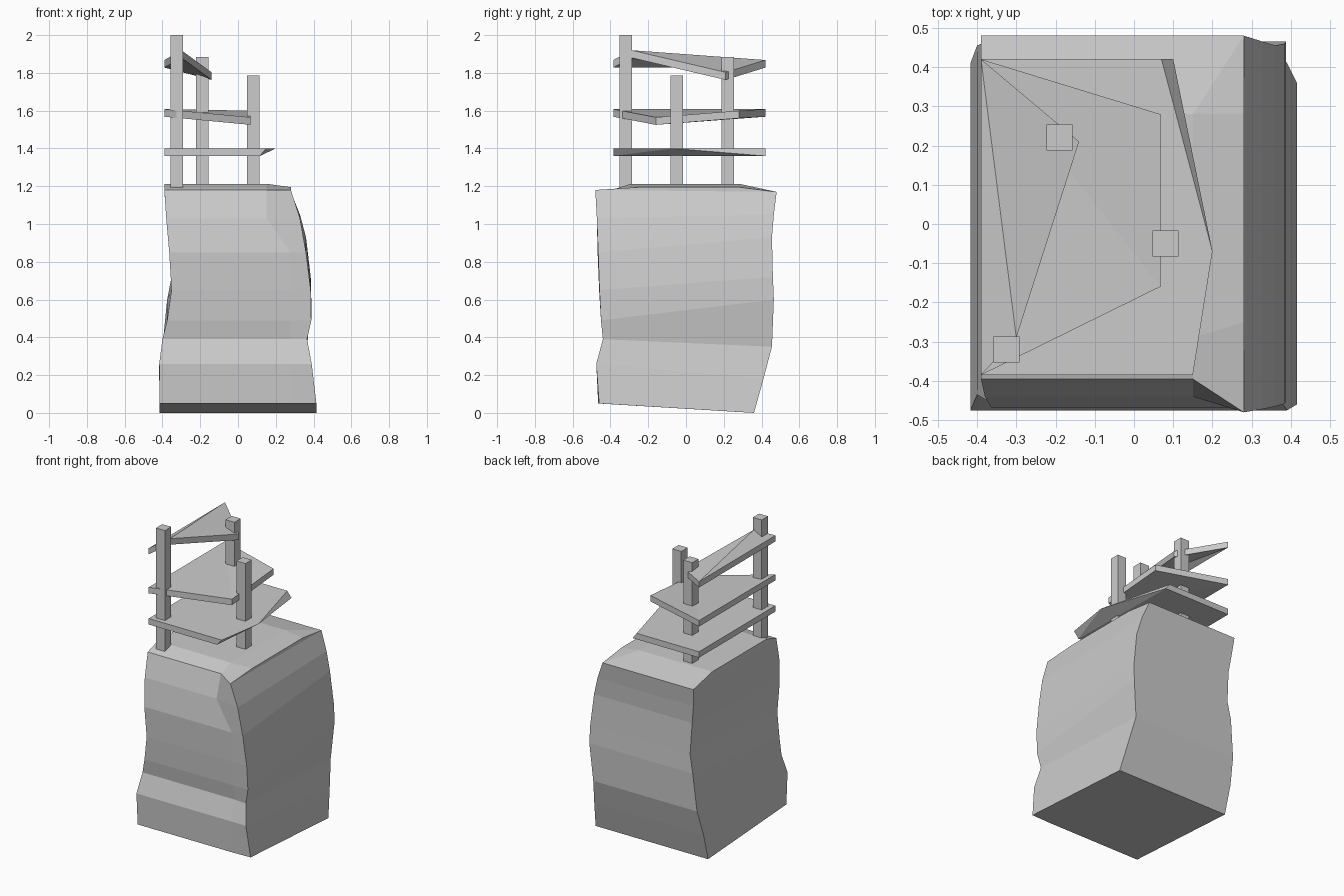
import bpy, bmesh

if "Cube" in bpy.data.objects:
    bpy.data.objects.remove(bpy.data.objects["Cube"])


def finish(bm, name):
    bmesh.ops.recalc_face_normals(bm, faces=bm.faces)
    me = bpy.data.meshes.new(name)
    bm.to_mesh(me)
    bm.free()
    ob = bpy.data.objects.new(name, me)
    bpy.context.collection.objects.link(ob)
    return ob


# Rough stone block: z front, z back, left, right, front y, back y, left-front y
levels = [
    (.05, .00, -.415, .415, -.46, .36, -.465),
    (.26, .18, -.417, .390, -.475, .41, -.475),
    (.39, .35, -.400, .366, -.44, .455, -.435),
    (.49, .60, -.375, .388, -.45, .465, -.45),
    (.65, .72, -.352, .385, -.458, .460, -.46),
    (.85, .93, -.364, .360, -.465, .455, -.468),
    (1.03, 1.05, -.380, .328, -.472, .465, -.44),
    (1.18, 1.17, -.390, .280, -.48, .480, -.395),
]
bm = bmesh.new()
rings = []
for i, (zf, zb, l, r, yf, yb, yl) in enumerate(levels):
    mid = .15 if i > 5 else .28
    pts = [(l, yl, zf), (mid, yl, zf), (r, yf, zf), (r, yb, zb), (l, yb, zb)]
    rings.append([bm.verts.new(p) for p in pts])
for a, b in zip(rings, rings[1:]):
    for i in range(5):
        j = (i + 1) % 5
        bm.faces.new((a[i], a[j], b[j], b[i]))
bm.faces.new(rings[0])
# Gently crowned top
t = rings[-1]
c = [bm.verts.new(p) for p in
     [(-.39, -.29, 1.213), (.15, -.29, 1.213), (.28, -.25, 1.195),
      (.28, .28, 1.195), (.15, .28, 1.213), (-.39, .28, 1.213)]]
for f in [(t[0], t[1], c[1], c[0]), (t[1], t[2], c[2], c[1]),
          (t[3], t[4], c[5], c[4]), (t[3], c[4], c[3]),
          (c[0], c[1], c[4], c[5]), (c[1], c[2], c[3], c[4]),
          (t[2], t[3], c[3], c[2]), (t[4], t[0], c[0], c[5])]:
    bm.faces.new(f)
bmesh.ops.triangulate(bm, faces=[f for f in bm.faces if len(f.verts) > 4])
finish(bm, "stone_block")


# Square posts
def post(name, x, y, top):
    bm = bmesh.new()
    bmesh.ops.create_cube(bm, size=1)
    base = 1.19
    for v in bm.verts:
        v.co = (x + v.co.x * .066, y + v.co.y * .066,
                base + (v.co.z + .5) * (top - base))
    finish(bm, name)


post("tall_post", -.325, -.32, 2.0)
post("back_post", -.19, .22, 1.885)
post("short_post", .08, -.05, 1.785)


# Warped plank shelves (corner 0 to corner 2 is the fold)
def shelf(name, corners, thick=.04):
    bm = bmesh.new()
    up = [bm.verts.new(p) for p in corners]
    lo = [bm.verts.new((x, y, z - thick)) for x, y, z in corners]
    for s in (up, lo):
        bm.faces.new((s[0], s[1], s[2]))
        bm.faces.new((s[0], s[2], s[3]))
    for i in range(4):
        j = (i + 1) % 4
        bm.faces.new((up[i], up[j], lo[j], lo[i]))
    finish(bm, name)


shelf("top_shelf", [(-.39, .42, 1.868), (-.14, .21, 1.803),
                    (-.30, -.29, 1.92), (-.39, -.385, 1.868)])
shelf("middle_shelf", [(-.39, .42, 1.608), (.067, .28, 1.6),
                       (.067, -.16, 1.565), (-.39, -.385, 1.608)])

# Lower shelf with an undercut broken end
bm = bmesh.new()
for p in [(-.39, -.385, 1.36), (-.39, .42, 1.36), (.115, -.385, 1.36), (.10, .42, 1.36),
          (-.39, -.385, 1.4), (-.39, .42, 1.4), (.15, -.385, 1.4), (.20, -.07, 1.4),
          (.07, .42, 1.4)]:
    bm.verts.new(p)
bmesh.ops.convex_hull(bm, input=bm.verts)
finish(bm, "lower_shelf")
